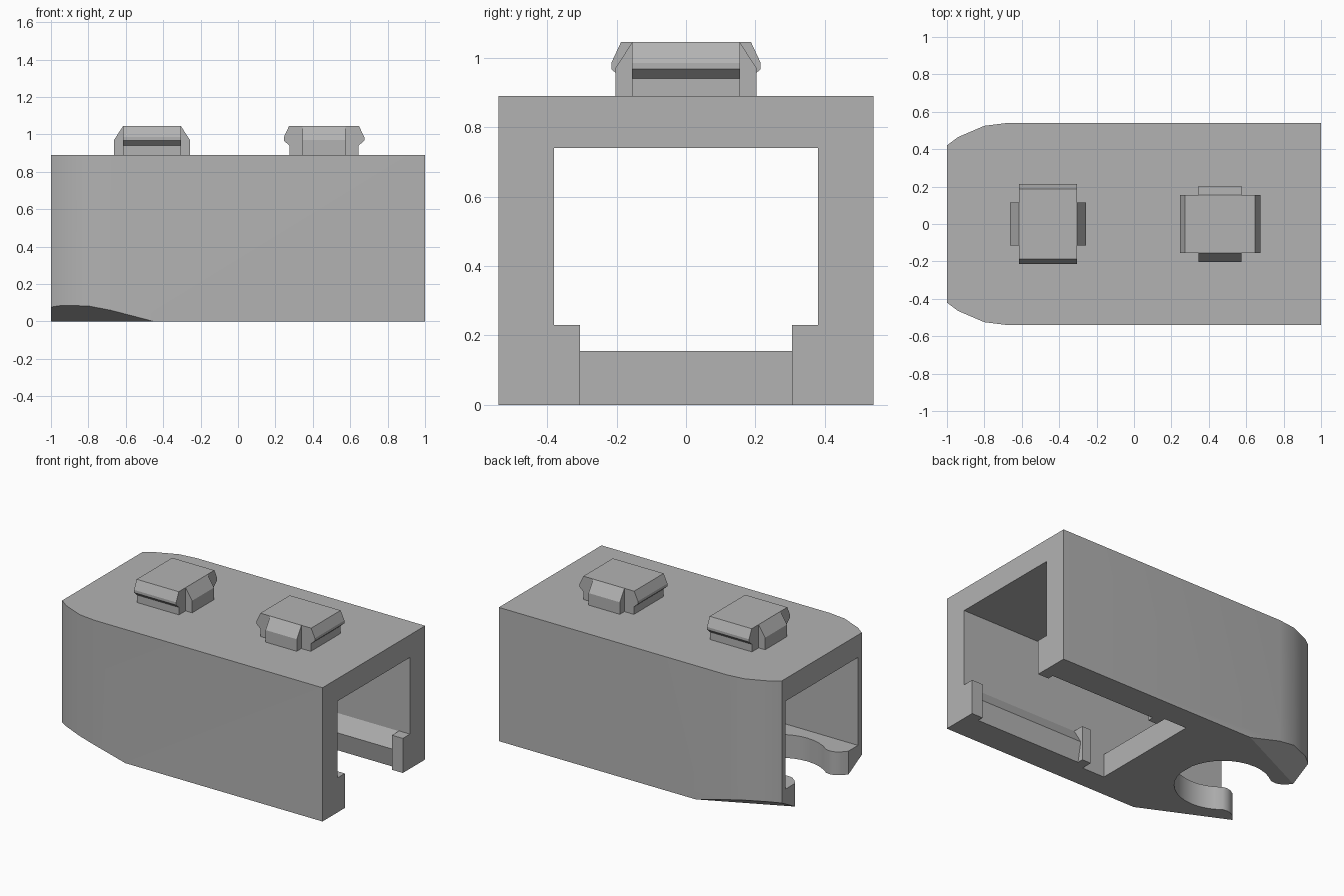
import bpy, bmesh, math
from mathutils import Vector

cube = bpy.data.objects.get("Cube")
if cube:
    bpy.data.objects.remove(cube, do_unlink=True)

grey = bpy.data.materials.new("plain_grey")
grey.use_nodes = True
grey.diffuse_color = (0.45, 0.45, 0.45, 1)
grey.node_tree.nodes["Principled BSDF"].inputs["Base Color"].default_value = grey.diffuse_color

PLACE = {
    "X": lambda a, b, t: (t, a, b),
    "Y": lambda a, b, t: (a, t, b),
    "Z": lambda a, b, t: (a, b, t),
}


def prism(name, profile, axis, lo, hi, cuts=()):
    """Extrude a flat profile along an axis, trimmed by (point, normal) planes."""
    bm = bmesh.new()
    place = PLACE[axis]
    face = bm.faces.new([bm.verts.new(place(a, b, lo)) for a, b in profile])
    new = bmesh.ops.extrude_face_region(bm, geom=[face])["geom"]
    shift = Vector(place(0, 0, hi - lo))
    bmesh.ops.translate(bm, vec=shift, verts=[v for v in new if isinstance(v, bmesh.types.BMVert)])
    for point, normal in cuts:
        geom = bm.verts[:] + bm.edges[:] + bm.faces[:]
        bmesh.ops.bisect_plane(bm, geom=geom, plane_co=point, plane_no=normal, clear_outer=True)
        bmesh.ops.holes_fill(bm, edges=[e for e in bm.edges if e.is_boundary], sides=0)
    bmesh.ops.recalc_face_normals(bm, faces=bm.faces[:])
    mesh = bpy.data.meshes.new(name)
    bm.to_mesh(mesh)
    bm.free()
    mesh.materials.append(grey)
    obj = bpy.data.objects.new(name, mesh)
    bpy.context.collection.objects.link(obj)
    return obj


def box(name, x, y, z):
    return prism(name, [(x[0], y[0]), (x[1], y[0]), (x[1], y[1]), (x[0], y[1])], "Z", *z)


def carve(target, cutter):
    mod = target.modifiers.new("carve", "BOOLEAN")
    mod.operation, mod.solver, mod.object = "DIFFERENCE", "EXACT", cutter
    bpy.context.view_layer.objects.active = target
    bpy.ops.object.modifier_apply(modifier=mod.name)
    bpy.data.objects.remove(cutter, do_unlink=True)


def mirrored(points):
    return points + [(a, -b) for a, b in reversed(points)]


# Housing: rounded at one end, with slanted undercuts below the rounded corners
outline = mirrored([(1, 0.54), (-0.68, 0.54), (-0.8, 0.525), (-0.94, 0.465), (-1, 0.42)])
undercuts = [((-0.45, 0.54 * s, 0), (-0.26, 0.55 * s, -1)) for s in (1, -1)]
housing = prism("housing", outline, "Z", 0, 0.89, undercuts)

# Through tunnel and open bay under one end
carve(housing, box("tunnel_cutter", (-1.2, 1.2), (-0.38, 0.38), (0.155, 0.74)))
carve(housing, box("bay_cutter", (-0.085, 1.2), (-0.38, 0.38), (-0.1, 0.3)))

# Keyhole slot in the floor, with flared lips
centre, radius = -0.69, 0.29
arc = [math.radians(a) for a in range(10, 131, 10)]
slot = [(centre + radius * math.cos(a), radius * math.sin(a)) for a in arc]
slot += [(-0.91, 0.218), (-0.94, 0.225), (-0.97, 0.245), (-1, 0.28), (-1.1, 0.28)]
carve(housing, prism("slot_cutter", mirrored(slot), "Z", -0.1, 0.2))

# Corner posts and snap ridges on both inner walls
for side, s in (("left", 1), ("right", -1)):
    for end, x in (("outer", (0.92, 1)), ("inner", (0.08, 0.145))):
        box(f"{end}_post_{side}", x, (0.305 * s, 0.381 * s), (0, 0.23))
    ridge = [(0.381 * s, 0), (0.345 * s, 0), (0.32 * s, 0.13), (0.381 * s, 0.23)]
    prism(f"snap_ridge_{side}", ridge, "X", 0.145, 0.92)


# Two connector studs, the second turned a quarter
def stud(name, x, main, cross):
    def symmetric(half, shift):
        return [(w + shift, z) for w, z in half] + [(shift - w, z) for w, z in reversed(half)]

    offset = {"X": 0, "Y": x}
    bulge = [(0.185, 0.885), (0.185, 0.94), (0.215, 0.967), (0.215, 0.985), (0.187, 1.045)]
    tabs = [(0.203, 0.885), (0.203, 0.97), (0.155, 1.044)]
    for part, half, axis, reach in (("core", bulge, main, 0.155), ("tabs", tabs, cross, 0.115)):
        mid = x if axis == "X" else 0
        prism(f"{name}_{part}", symmetric(half, offset[axis]), axis, mid - reach, mid + reach)


stud("front_stud", 0.46, "Y", "X")
stud("rear_stud", -0.46, "X", "Y")

# Smooth only the rounded walls
bpy.ops.object.select_all(action="DESELECT")
housing.select_set(True)
bpy.context.view_layer.objects.active = housing
bpy.ops.object.shade_smooth_by_angle(angle=math.radians(30))
